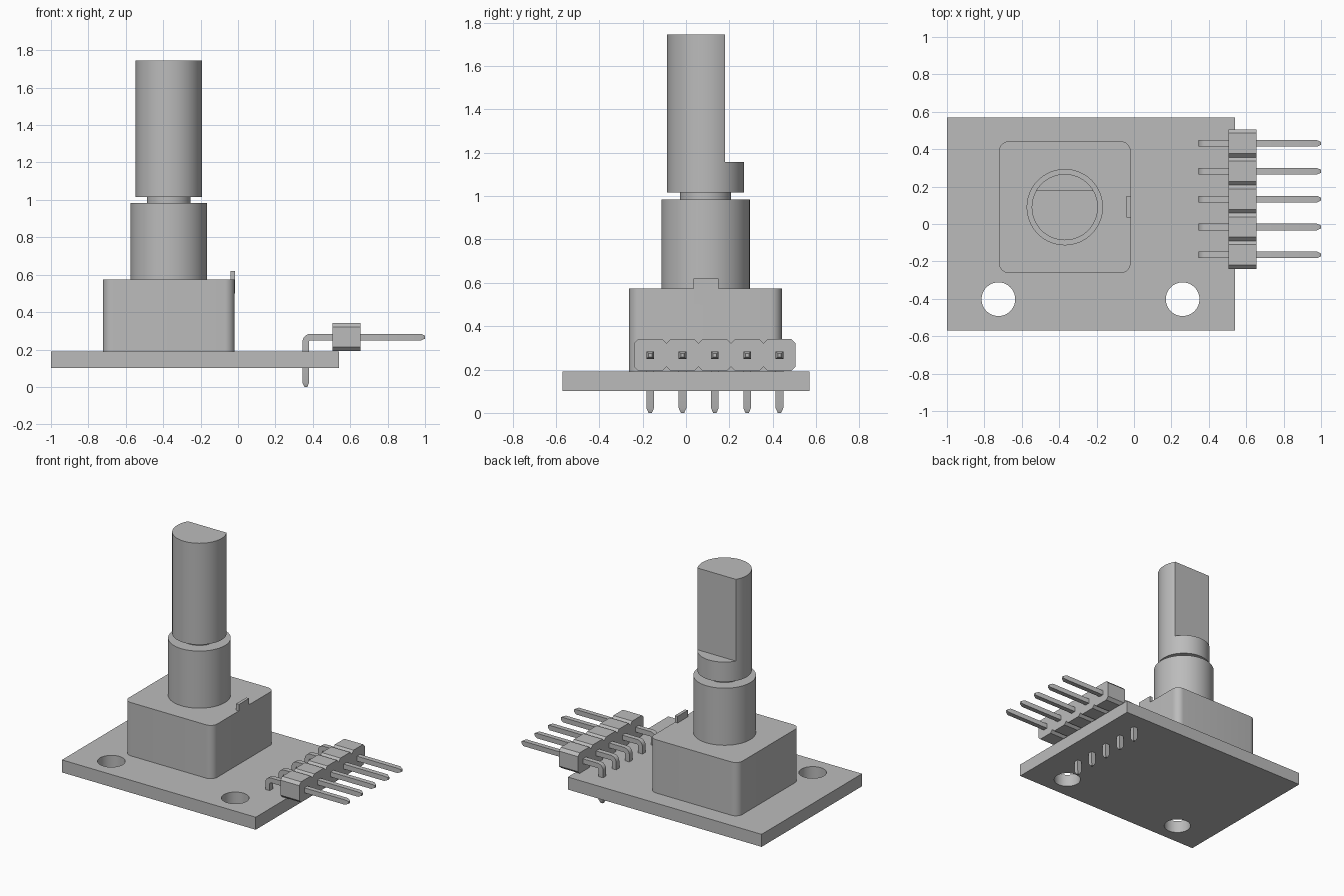
import bpy, bmesh, math
from mathutils import Vector, Matrix

if "Cube" in bpy.data.objects:
    bpy.data.objects.remove(bpy.data.objects["Cube"], do_unlink=True)

grey = bpy.data.materials.new("plain grey")
grey.use_nodes = True
grey.diffuse_color = (0.5, 0.5, 0.5, 1)
grey.node_tree.nodes["Principled BSDF"].inputs["Base Color"].default_value = (0.5, 0.5, 0.5, 1)


def finish(name, bm, smooth=True):
    bmesh.ops.recalc_face_normals(bm, faces=bm.faces)
    mesh = bpy.data.meshes.new(name)
    bm.to_mesh(mesh)
    bm.free()
    mesh.materials.append(grey)
    ob = bpy.data.objects.new(name, mesh)
    bpy.context.collection.objects.link(ob)
    if smooth:
        select(ob)
        bpy.ops.object.shade_smooth_by_angle(angle=math.radians(30))
    return ob


def select(ob):
    bpy.ops.object.select_all(action='DESELECT')
    ob.select_set(True)
    bpy.context.view_layer.objects.active = ob


def box(name, low, high, corner=0):
    low, high = Vector(low), Vector(high)
    bm = bmesh.new()
    bmesh.ops.create_cube(bm, size=1)
    bmesh.ops.scale(bm, vec=high - low, verts=bm.verts)
    bmesh.ops.translate(bm, vec=(low + high) / 2, verts=bm.verts)
    if corner:
        upright = [e for e in bm.edges
                   if abs(e.verts[0].co.z - e.verts[1].co.z) > 0.01]
        bmesh.ops.bevel(bm, geom=upright, offset=corner, segments=8,
                        profile=0.5, affect='EDGES')
    return finish(name, bm, corner > 0)


def cylinder(name, x, y, radius, bottom, top):
    bm = bmesh.new()
    bmesh.ops.create_cone(bm, cap_ends=True, segments=64, radius1=radius,
                          radius2=radius, depth=top - bottom,
                          matrix=Matrix.Translation((x, y, (bottom + top) / 2)))
    return finish(name, bm)


def cut(target, cutter):
    cutter.hide_render = True
    mod = target.modifiers.new("cut", 'BOOLEAN')
    mod.operation = 'DIFFERENCE'
    mod.solver = 'EXACT'
    mod.object = cutter
    select(target)
    # The cut goes in before the smoothing modifier
    bpy.ops.object.modifier_move_to_index(modifier=mod.name, index=0)
    bpy.ops.object.modifier_apply(modifier=mod.name)
    bpy.data.objects.remove(cutter, do_unlink=True)


# Circuit board with two mounting holes
board = box("circuit_board", (-1, -0.57, 0.1), (0.54, 0.57, 0.19))
for hole_x in (-0.725, 0.26):
    cut(board, cylinder("hole_cutter", hole_x, -0.402, 0.09, 0, 0.3))
select(board)
bpy.ops.object.shade_smooth_by_angle(angle=math.radians(30))

# Encoder body, locating tab and bushing
SX, SY = -0.37, 0.09
box("encoder_body", (SX - 0.352, SY - 0.352, 0.19), (SX + 0.352, SY + 0.352, 0.573), 0.053)
box("locating_tab", (-0.039, 0.035, 0.5), (-0.017, 0.15, 0.62))
cylinder("bushing", SX, SY, 0.204, 0.573, 0.983)
cylinder("shaft_neck", SX, SY, 0.117, 0.983, 1.016)

# Shaft with a flat along its back
shaft = cylinder("shaft", SX, SY, 0.177, 1.016, 1.745)
cut(shaft, box("flat_cutter", (SX - 0.4, 0.18, 1.158), (SX + 0.4, 0.6, 2)))

# Pin header housing: a row of chamfered blocks joined at the notches
PITCH, ROW_Y, CHAMFER = 0.149, 0.133, 0.02
BOTTOM, TOP = 0.193, 0.341
pin_rows = [ROW_Y + PITCH * i for i in range(-2, 3)]
upper = []
for y in pin_rows:
    a, b = y - PITCH / 2, y + PITCH / 2
    upper += [(a, TOP - CHAMFER), (a + CHAMFER, TOP), (b - CHAMFER, TOP)]
upper.append((b, TOP - CHAMFER))
lower = [(y, BOTTOM + TOP - z) for y, z in reversed(upper)]
bm = bmesh.new()
face = bm.faces.new([bm.verts.new((0.505, y, z)) for y, z in upper + lower])
side = bmesh.ops.extrude_face_region(bm, geom=[face], use_keep_orig=True)
bmesh.ops.translate(bm, vec=(0.15, 0, 0),
                    verts=[v for v in side["geom"] if isinstance(v, bmesh.types.BMVert)])
finish("header_housing", bm, False)

# Bent square pins with tapered ends
LEG_X, ARM_Z, HALF, BEND, TIP = 0.3625, 0.266, 0.0175, 0.025, 0.022
path = [(LEG_X, 0, 0, 0.45), (LEG_X, TIP, 0, 1)]
for i in range(7):
    t = math.pi / 2 * i / 6
    path.append((LEG_X + BEND * (1 - math.cos(t)),
                 ARM_Z - BEND * (1 - math.sin(t)), t, 1))
path += [(1 - TIP, ARM_Z, math.pi / 2, 1), (1, ARM_Z, math.pi / 2, 0.45)]

for number, y in enumerate(pin_rows, 1):
    bm = bmesh.new()
    rings = []
    for x, z, t, scale in path:
        h = HALF * scale
        rings.append([bm.verts.new((x + u * h * math.cos(t), y + v * h,
                                    z - u * h * math.sin(t)))
                      for u, v in ((-1, -1), (1, -1), (1, 1), (-1, 1))])
    for r, s in zip(rings, rings[1:]):
        for i in range(4):
            j = (i + 1) % 4
            bm.faces.new((r[i], r[j], s[j], s[i]))
    bm.faces.new(rings[0])
    bm.faces.new(rings[-1])
    finish(f"header_pin_{number}", bm)
